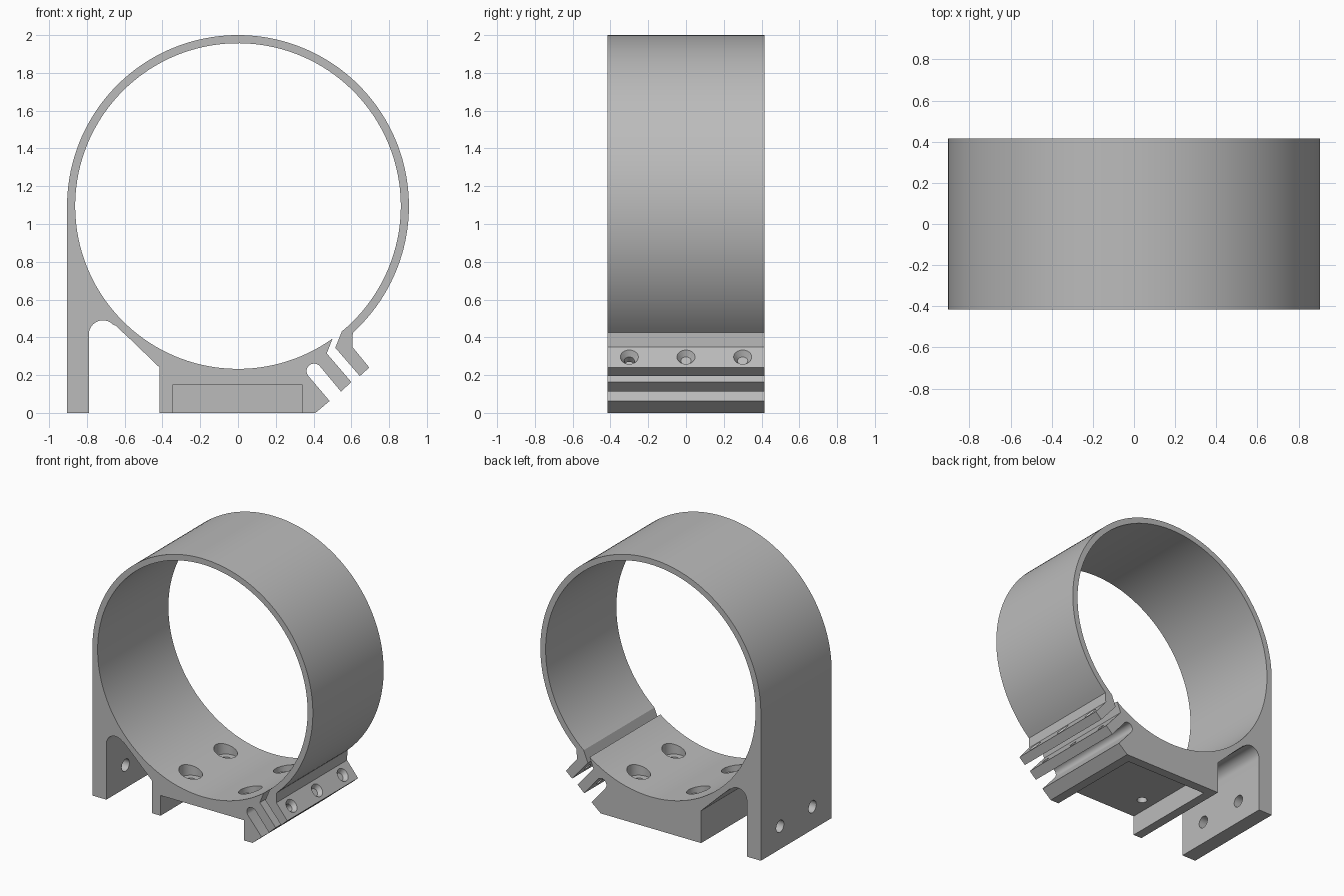
import bpy, bmesh
from math import radians, cos, sin
from mathutils import Vector, Matrix

cube = bpy.data.objects.get("Cube")
if cube:
    bpy.data.objects.remove(cube, do_unlink=True)

HALF = 0.415             # half depth along y
CZ = 1.095               # height of the ring centre
R_OUT, R_IN = 0.905, 0.862

grey = bpy.data.materials.new("plain grey")
grey.use_nodes = True
tone = (0.5, 0.5, 0.5, 1)
grey.diffuse_color = tone
grey.node_tree.nodes["Principled BSDF"].inputs["Base Color"].default_value = tone


def arc(cx, cz, r, a0, a1, n):
    """Points on an arc in the xz plane, angles in degrees."""
    angles = [radians(a0 + (a1 - a0) * i / n) for i in range(n + 1)]
    return [(cx + r * cos(a), cz + r * sin(a)) for a in angles]


def new_object(name, bm):
    bmesh.ops.recalc_face_normals(bm, faces=bm.faces)
    mesh = bpy.data.meshes.new(name)
    bm.to_mesh(mesh)
    bm.free()
    mesh.materials.append(grey)
    ob = bpy.data.objects.new(name, mesh)
    bpy.context.collection.objects.link(ob)
    return ob


def extrude_profile(name, points, y0, y1):
    bm = bmesh.new()
    face = bm.faces.new([bm.verts.new((x, y0, z)) for x, z in points])
    ext = bmesh.ops.extrude_face_region(bm, geom=[face])
    verts = [g for g in ext["geom"] if isinstance(g, bmesh.types.BMVert)]
    bmesh.ops.translate(bm, verts=verts, vec=(0, y1 - y0, 0))
    return new_object(name, bm)


def cutter(start, end, r0, r1):
    """Round or conical cutter between two points."""
    start, end = Vector(start), Vector(end)
    axis = end - start
    turn = axis.to_track_quat('Z', 'Y').to_matrix().to_4x4()
    bm = bmesh.new()
    bmesh.ops.create_cone(bm, cap_ends=True, segments=32, radius1=r0, radius2=r1,
                          depth=axis.length,
                          matrix=Matrix.Translation((start + end) / 2) @ turn)
    return new_object("hole_cutter", bm)


def cut(target, tool):
    tool.hide_render = True
    mod = target.modifiers.new("cut", 'BOOLEAN')
    mod.operation = 'DIFFERENCE'
    mod.solver = 'EXACT'
    mod.object = tool
    bpy.context.view_layer.objects.active = target
    bpy.ops.object.modifier_apply(modifier=mod.name)
    bpy.data.objects.remove(tool, do_unlink=True)


# Split ring, side leg, base block and clamp fins as one profile
outline = arc(0, CZ, R_OUT, -47.8, 180, 96)
outline += [(-0.905, 0), (-0.79, 0)]
outline += arc(-0.715, 0.415, 0.075, 180, 45, 14)        # rounded slot by the leg
outline += arc(0, CZ, R_OUT, 224.5, 229.3, 3)
outline += [(-0.415, 0.24), (-0.415, 0), (0.41, 0), (0.485, 0.063)]
outline += arc(0.403, 0.221, 0.04, 215, 38, 12)          # slot between fins
outline += [(0.545, 0.113), (0.6, 0.163), (0.47, 0.315)]
outline += arc(0, CZ, R_IN, 305.5, -50.4, 140)           # bore
outline += [(0.515, 0.345), (0.645, 0.195), (0.695, 0.24), (0.605, 0.35)]
clamp = extrude_profile("ring_clamp", outline, -HALF, HALF)

# Pocket under the base, open at the front
pocket = [(-0.345, -0.1), (0.34, -0.1), (0.34, 0.15), (-0.345, 0.15)]
cut(clamp, extrude_profile("pocket_cutter", pocket, -HALF - 0.1, HALF - 0.07))

# Counterbored holes in the base
for x in (-0.245, 0.245):
    for y in (-0.205, 0.205):
        cut(clamp, cutter((x, y, 0.21), (x, y, 0.5), 0.08, 0.08))
        cut(clamp, cutter((x, y, 0.1), (x, y, 0.3), 0.035, 0.035))

# Holes through the side leg
for y in (-0.19, 0.19):
    cut(clamp, cutter((-1, y, 0.17), (-0.7, y, 0.17), 0.045, 0.045))

# Countersunk screw holes through the clamp fins
axis = Vector((0.76, 0, 0.65))
for y in (-0.3, 0, 0.3):
    seat = Vector((0.65, y, 0.295))
    cut(clamp, cutter(seat + axis * 0.05, seat - axis * 0.225, 0.027, 0.027))
    cut(clamp, cutter(seat + axis * 0.01, seat - axis * 0.03, 0.055, 0.027))

# Smooth curved walls, sharp edges
bpy.ops.object.select_all(action='DESELECT')
clamp.select_set(True)
bpy.context.view_layer.objects.active = clamp
bpy.ops.object.shade_smooth_by_angle(angle=radians(25))
